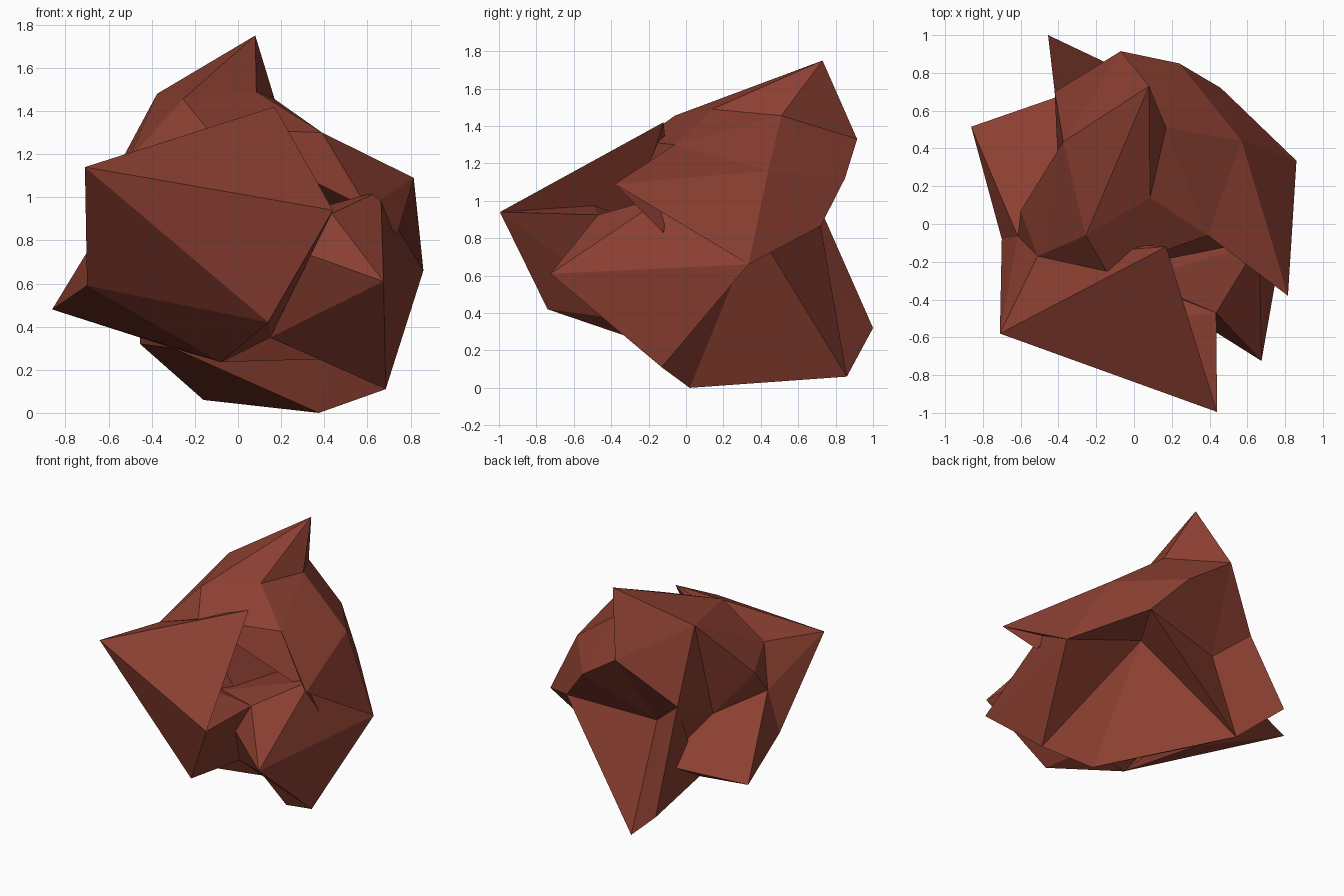
import bpy
import bmesh

if "Cube" in bpy.data.objects:
    bpy.data.objects.remove(bpy.data.objects["Cube"])

# One flat colour for the whole rock
rust = bpy.data.materials.new("rust_brown")
rust.diffuse_color = (0.26, 0.05, 0.031, 1.0)
rust.use_nodes = True
rust.node_tree.nodes["Principled BSDF"].inputs["Base Color"].default_value = rust.diffuse_color

# Shared corner points where neighbouring chunks meet
PEAK, TOP_DIP, TOP_SHOULDER = (0.08, 0.73, 1.75), (0.085, 0.14, 1.49), (0.17, 0.51, 1.455)
BACK_HIGH, BACK_MID, BACK_LOW = (-0.07, 0.915, 1.33), (0.24, 0.85, 1.12), (0.46, 0.72, 0.865)
LEFT_TOP, LEFT_NOTCH, LEFT_CREST = (-0.255, -0.06, 1.455), (-0.6, 0.07, 1.06), (-0.375, 0.435, 1.48)
LEFT_UPPER, LEFT_INNER = (-0.51, -0.17, 1.17), (-0.615, -0.065, 0.885)
LEFT_LOW, LEFT_PIT = (-0.7, -0.08, 0.59), (-0.4, 0.26, 0.78)
BEAK, CHEEK, CHIN = (0.44, -0.995, 0.94), (-0.71, -0.58, 1.14), (0.14, -0.74, 0.42)
BROW, UNDER_BROW = (0.17, -0.12, 1.42), (-0.145, -0.25, 1.32)
FRONT_NOTCH, FRONT_PIT, FRONT_FOLD = (0.435, -0.47, 0.925), (0.15, -0.2, 0.35), (0.0, -0.3, 0.85)
SHOULDER_FRONT, SHOULDER_TIP = (0.39, -0.06, 1.3), (0.815, -0.38, 1.09)
SHOULDER_BACK, SHOULDER_INNER = (0.57, 0.44, 1.16), (0.6, -0.1, 0.95)
SIDE, SIDE_LOW = (0.86, 0.335, 0.66), (0.685, -0.13, 0.11)
BACK_PIT, REAR_PIT = (0.25, 0.37, 0.86), (-0.18, 0.59, 0.8)
REAR_EDGE, LEFT_REAR_PIT = (-0.42, 0.7, 1.0), (-0.3, 0.71, 0.55)
KEEL, TAIL = (0.375, 0.02, 0.0), (-0.16, 0.86, 0.06)
UNDER_FRONT, UNDER_LEFT = (-0.08, -0.2, 0.236), (-0.3, 0.27, 0.3)
UNDER_RIGHT, UNDER_MID = (0.42, -0.1, 0.25), (0.125, 0.1, 0.185)


def chunk(name, *corners):
    """Faceted convex block stretched over its corner points."""
    bm = bmesh.new()
    for co in corners:
        bm.verts.new(co)
    res = bmesh.ops.convex_hull(bm, input=bm.verts[:])
    spare = {g for g in res["geom_interior"] + res["geom_unused"]
             if isinstance(g, bmesh.types.BMVert)}
    loose = [v for v in bm.verts if v in spare or not v.link_faces]
    bmesh.ops.delete(bm, geom=loose, context='VERTS')
    bmesh.ops.recalc_face_normals(bm, faces=bm.faces[:])
    mesh = bpy.data.meshes.new(name)
    bm.to_mesh(mesh)
    bm.free()
    mesh.materials.append(rust)
    bpy.context.collection.objects.link(bpy.data.objects.new(name, mesh))


# Main mass
chunk("rock_body", UNDER_BROW, SHOULDER_FRONT, SHOULDER_BACK, TOP_SHOULDER, TOP_DIP,
      BACK_HIGH, BACK_MID, BACK_LOW, LEFT_TOP, BACK_PIT, REAR_PIT, SHOULDER_INNER)

# Shoulder hanging over the right side, with a small spike beneath it
chunk("right_shoulder", SHOULDER_FRONT, SHOULDER_TIP, SHOULDER_BACK, SIDE,
      SHOULDER_INNER)
chunk("right_back", SHOULDER_BACK, SIDE, BACK_LOW, BACK_PIT)
chunk("shoulder_spike", SHOULDER_FRONT, SHOULDER_TIP, (0.74, -0.12, 0.83),
      SHOULDER_INNER)

# Pointed crest at the back and its left flank
chunk("rock_crest", PEAK, BACK_HIGH, TOP_SHOULDER, TOP_DIP, LEFT_TOP, LEFT_CREST,
      REAR_EDGE, REAR_PIT, LEFT_PIT)
chunk("left_flank", PEAK, LEFT_CREST, LEFT_NOTCH, LEFT_TOP, LEFT_PIT, LEFT_INNER,
      LEFT_UPPER, UNDER_BROW)

# Big overhanging wedge at the front, folded inward along its right side
chunk("front_wedge_top", BEAK, CHEEK, BROW, LEFT_UPPER, LEFT_INNER, FRONT_FOLD)
chunk("front_wedge_base", BEAK, CHEEK, CHIN, LEFT_LOW, LEFT_INNER, FRONT_NOTCH,
      FRONT_PIT, UNDER_FRONT, FRONT_FOLD)

# Lower right spur and the foot below it
chunk("right_spur", (0.675, -0.725, 0.61), (0.662, -0.1, 1.03), SIDE, SIDE_LOW,
      FRONT_NOTCH, FRONT_PIT, UNDER_RIGHT, BACK_PIT, FRONT_FOLD)
chunk("right_foot", SIDE_LOW, KEEL, UNDER_RIGHT, UNDER_MID, BACK_PIT)

# Underside and the thin rib running up the back
chunk("rock_base", KEEL, TAIL, BACK_PIT, REAR_PIT, UNDER_LEFT, UNDER_MID, UNDER_RIGHT)
chunk("back_rib", BACK_LOW, BACK_PIT, REAR_PIT, TAIL)

# Fins at the back left, and the filler between them
chunk("rear_fin", TAIL, (-0.455, 1.0, 0.32), REAR_EDGE, REAR_PIT, UNDER_LEFT,
      LEFT_REAR_PIT)
chunk("left_fin", (-0.862, 0.515, 0.48), LEFT_LOW, LEFT_INNER, LEFT_PIT,
      LEFT_REAR_PIT, UNDER_FRONT, UNDER_LEFT)
chunk("left_filler", REAR_EDGE, LEFT_PIT, LEFT_REAR_PIT, REAR_PIT)

# Inner core closing the gaps between chunks
chunk("rock_core", LEFT_INNER, LEFT_PIT, REAR_PIT, BACK_PIT, UNDER_BROW,
      UNDER_FRONT, FRONT_PIT, UNDER_RIGHT)
